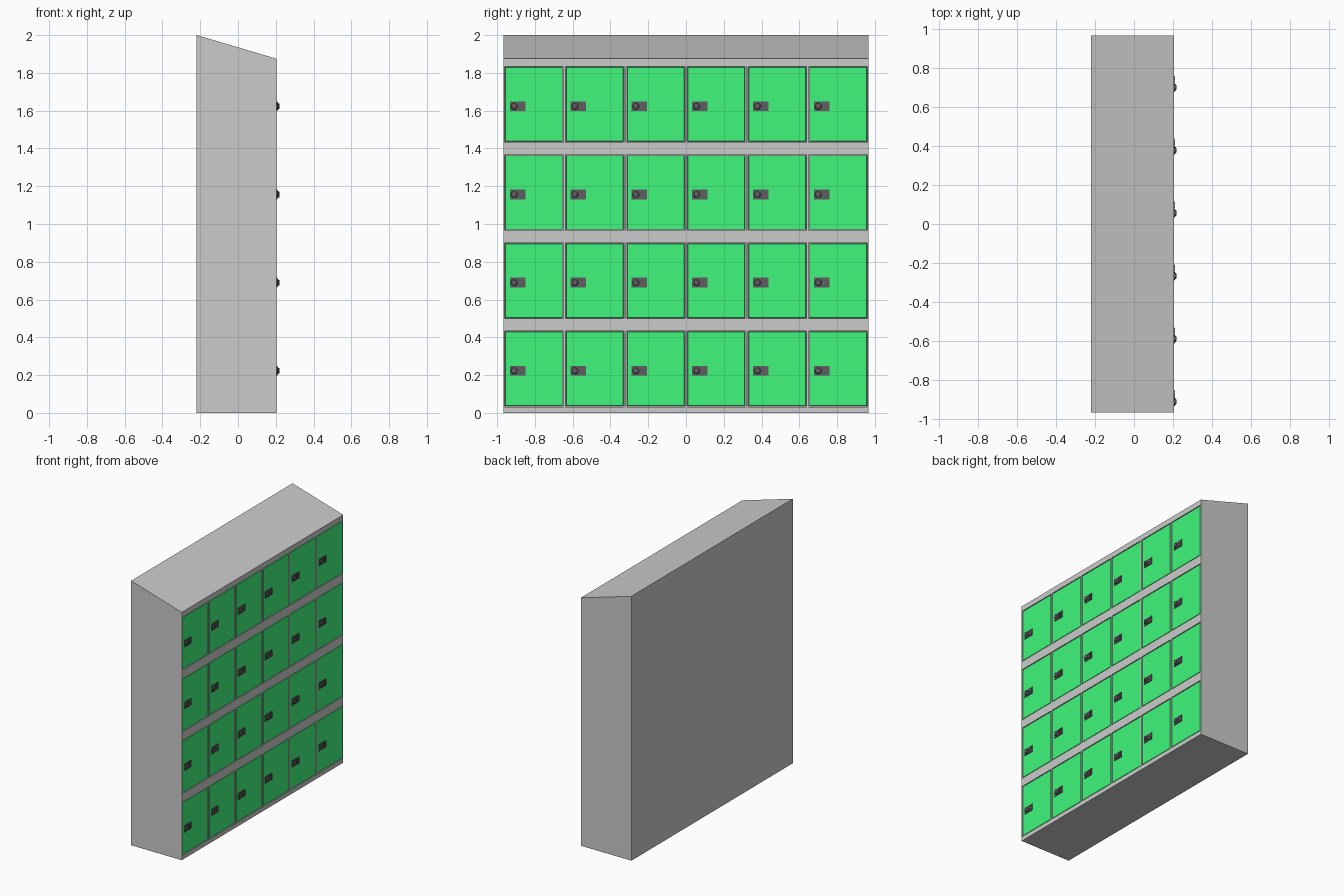
import bpy, bmesh
from mathutils import Matrix, Vector

if "Cube" in bpy.data.objects:
    bpy.data.objects.remove(bpy.data.objects["Cube"])

BACK, FRONT, HALF = -0.219, 0.205, 0.965
DOOR_W, DOOR_H, GAP, DEPTH = 0.304, 0.394, 0.004, 0.015
COLS = [-0.805 + 0.322 * i for i in range(6)]
ROWS = [0.233 + 0.4668 * i for i in range(4)]


def material(name, color):
    m = bpy.data.materials.new(name)
    m.diffuse_color = color
    m.use_nodes = True
    m.node_tree.nodes["Principled BSDF"].inputs["Base Color"].default_value = m.diffuse_color
    return m


GREEN = material("green_paint", (0.05, 0.93, 0.2, 1))
DARK = material("dark_metal", (0.12, 0.11, 0.12, 1))


def finish(bm, name, mat=None):
    bmesh.ops.recalc_face_normals(bm, faces=bm.faces)
    mesh = bpy.data.meshes.new(name)
    bm.to_mesh(mesh)
    bm.free()
    if mat:
        mesh.materials.append(mat)
    ob = bpy.data.objects.new(name, mesh)
    bpy.context.collection.objects.link(ob)
    return ob


def box(bm, center, size):
    m = Matrix.Translation(center) @ Matrix.Diagonal((*size, 1))
    return bmesh.ops.create_cube(bm, size=1, matrix=m)["verts"]


def disc(bm, x, y, z, profile, sides=20):
    # stack of rings along +x, given as (height, radius)
    for (h0, r0), (h1, r1) in zip(profile, profile[1:]):
        m = Matrix.Translation((x + (h0 + h1) / 2, y, z)) @ Matrix.Rotation(1.5707963, 4, 'Y')
        bmesh.ops.create_cone(bm, cap_ends=False, segments=sides, radius1=r0,
                              radius2=r1, depth=h1 - h0, matrix=m)
    bmesh.ops.remove_doubles(bm, verts=bm.verts, dist=1e-5)


# Cabinet: sloped-top profile extruded along y, with door openings sunk in
bm = bmesh.new()
profile = [(BACK, 0), (FRONT, 0), (FRONT, 1.875), (BACK, 2)]
side = bm.faces.new([bm.verts.new((x, -HALF, z)) for x, z in profile])
ext = bmesh.ops.extrude_face_region(bm, geom=[side], use_keep_orig=True)["geom"]
bmesh.ops.translate(bm, vec=(0, 2 * HALF, 0), verts=[g for g in ext if isinstance(g, bmesh.types.BMVert)])
bmesh.ops.recalc_face_normals(bm, faces=bm.faces)

hw, hh = DOOR_W / 2 + GAP, DOOR_H / 2 + GAP
cuts = [((0, c + s * hw, 0), (0, 1, 0)) for c in COLS for s in (-1, 1)]
cuts += [((0, 0, c + s * hh), (0, 0, 1)) for c in ROWS for s in (-1, 1)]
for co, no in cuts:
    faces = [f for f in bm.faces if f.normal.x > 0.99]
    geom = set(faces)
    for f in faces:
        geom.update(f.edges)
        geom.update(f.verts)
    bmesh.ops.bisect_plane(bm, geom=list(geom), plane_co=co, plane_no=no, dist=1e-6)
    bm.normal_update()


def is_opening(f):
    c = f.calc_center_median()
    return (f.normal.x > 0.99 and min(abs(c.y - y) for y in COLS) < 0.02
            and min(abs(c.z - z) for z in ROWS) < 0.02)


bmesh.ops.inset_individual(bm, faces=[f for f in bm.faces if is_opening(f)],
                           thickness=0.0, depth=-DEPTH)
finish(bm, "cabinet")

# Door panel with a small edge bevel
bm = bmesh.new()
box(bm, (FRONT - 0.009, 0, 0), (0.016, DOOR_W, DOOR_H))
front_edges = [e for e in bm.edges if all(v.co.x > FRONT - 0.005 for v in e.verts)]
bmesh.ops.bevel(bm, geom=front_edges, offset=0.002, segments=1, affect='EDGES')
door = finish(bm, "door", GREEN)

# Lock: plate, turning knob with grip bar, and keypad
bm = bmesh.new()
plate = box(bm, (FRONT + 0.0005, 0, 0), (0.005, 0.082, 0.052))
bmesh.ops.bevel(bm, geom=[e for e in bm.edges if all(v.co.x > FRONT for v in e.verts)],
                offset=0.0015, segments=2, affect='EDGES')
disc(bm, FRONT + 0.002, -0.018, 0,
     [(0, 0.021), (0.003, 0.021), (0.004, 0.017), (0.008, 0.015), (0.0105, 0.010), (0.0115, 0.0)])
box(bm, (FRONT + 0.0105, -0.018, 0), (0.006, 0.007, 0.03))
for i in range(3):
    for j in range(3):
        box(bm, (FRONT + 0.004, 0.012 + 0.011 * i, -0.015 + 0.015 * j), (0.004, 0.007, 0.010))
lock = finish(bm, "lock", DARK)


# Repeat door and lock over the grid
def repeat(src, dy, dz):
    first = True
    for r, z in enumerate(ROWS):
        for c, y in enumerate(COLS):
            ob = src if first else src.copy()
            if not first:
                bpy.context.collection.objects.link(ob)
            first = False
            ob.name = f"{src.data.name}_{r + 1}_{c + 1}"
            ob.location = Vector((0, y + dy, z + dz))


repeat(door, 0, 0)
repeat(lock, -0.087, -0.01)
